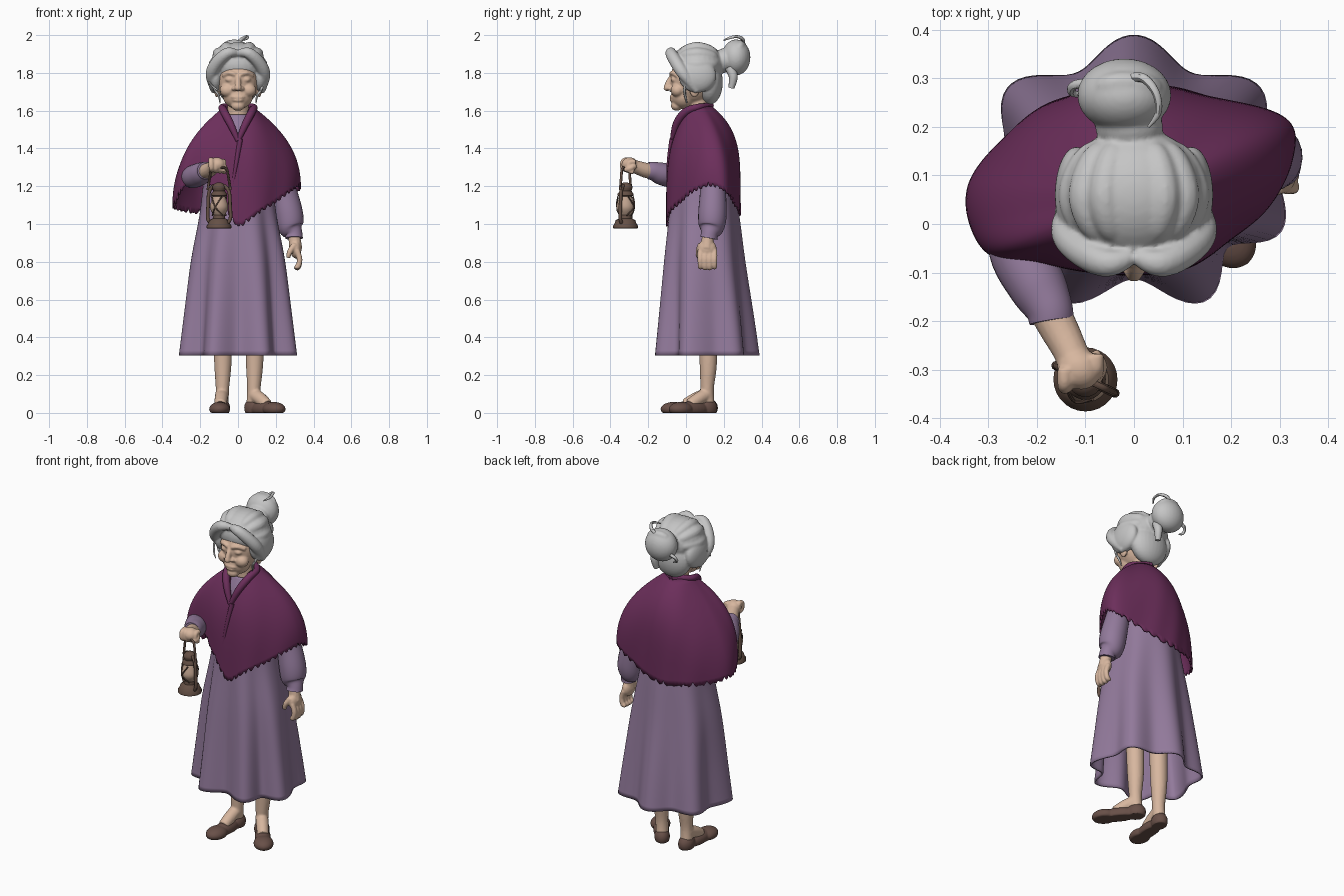
import bpy, bmesh, math, random
from math import sin, cos, pi, radians
from mathutils import Vector, Matrix, Euler

random.seed(4)

def mat(name, c):
    m = bpy.data.materials.new(name)
    m.diffuse_color = (*c, 1)
    return m

SKIN = mat("skin", (0.68, 0.47, 0.345))
HAIR = mat("grey hair", (0.56, 0.56, 0.56))
DRESS = mat("lilac dress", (0.29, 0.195, 0.33))
SHAWL = mat("plum shawl", (0.15, 0.028, 0.105))
SHOE = mat("brown leather", (0.14, 0.08, 0.065))
METAL = mat("lantern metal", (0.13, 0.08, 0.06))
GLASS = mat("lantern glass", (0.52, 0.36, 0.27))

def spline(pts, n, closed=False):
    """Catmull-Rom through tuples of any length."""
    pts = [Vector(p) for p in pts]
    m, out = len(pts), []
    get = (lambda i: pts[i % m]) if closed else (lambda i: pts[max(0, min(m - 1, i))])
    for i in range(m if closed else m - 1):
        a, b, c, d = (get(i + k) for k in (-1, 0, 1, 2))
        for j in range(n):
            t = j / n
            out.append(b + (c - a) * (t / 2) + (a * 2 - b * 5 + c * 4 - d) * (t * t / 2)
                       + (b * 3 - a - c * 3 + d) * (t ** 3 / 2))
    return out if closed else out + [pts[-1]]

def loft(bm, rows, caps=True):
    vs = [[bm.verts.new(p) for p in r] for r in rows]
    for a, b in zip(vs, vs[1:]):
        for i in range(len(a)):
            j = (i + 1) % len(a)
            bm.faces.new((a[i], a[j], b[j], b[i]))
    if caps:
        bm.faces.new(vs[0])
        bm.faces.new(vs[-1])

def tube(bm, pts, rad, k=12, n=6):
    """Round tube along a smooth path; rad is one number or one per point."""
    if not isinstance(rad, (list, tuple)):
        rad = [rad] * len(pts)
    path = spline([(*p, r) for p, r in zip(pts, rad)], n)
    pos = [Vector(p[:3]) for p in path]
    t0 = (pos[1] - pos[0]).normalized()
    u, rows = t0.orthogonal().normalized(), []
    for i, p in enumerate(pos):
        t = (pos[min(i + 1, len(pos) - 1)] - pos[max(i - 1, 0)]).normalized()
        u = t0.rotation_difference(t) @ u
        w, t0 = t.cross(u), t
        rows.append([p + (u * cos(2 * pi * j / k) + w * sin(2 * pi * j / k)) * max(path[i][3], 0.001)
                     for j in range(k)])
    loft(bm, rows)

def ball(bm, c, r, rot=(0, 0, 0)):
    M = Matrix.Translation(c) @ Euler([radians(a) for a in rot]).to_matrix().to_4x4() @ Matrix.Diagonal((*r, 1))
    bmesh.ops.create_uvsphere(bm, u_segments=28, v_segments=18, radius=1, matrix=M)

def lathe(bm, prof, c, k=28):
    loft(bm, [[(c[0] + r * cos(2 * pi * j / k), c[1] + r * sin(2 * pi * j / k), z) for j in range(k)]
              for r, z in prof])

def finish(bm, name, m, voxel=0, smooth=4, solid=0, matrix=None):
    bmesh.ops.recalc_face_normals(bm, faces=bm.faces)
    for f in bm.faces:
        f.smooth = True
    for e in bm.edges:
        e.smooth = e.calc_face_angle(0) < radians(45)
    me = bpy.data.meshes.new(name)
    bm.to_mesh(me)
    bm.free()
    me.materials.append(m)
    o = bpy.data.objects.new(name, me)
    bpy.context.collection.objects.link(o)
    if matrix:
        o.matrix_world = matrix
    if voxel:  # fuse overlapping shapes into one sculpted skin
        r = o.modifiers.new("fuse", 'REMESH')
        r.mode, r.voxel_size, r.use_smooth_shade = 'VOXEL', voxel, True
        s = o.modifiers.new("soften", 'SMOOTH')
        s.factor, s.iterations = 0.5, smooth
    if solid:
        s = o.modifiers.new("thickness", 'SOLIDIFY')
        s.thickness, s.offset = solid, -1
    return o

# dress: flared skirt with seven folds, deeper at the front, running up to the collar
bm = bmesh.new()
prof = [(0.305, .302, .252, .11, .028), (0.5, .282, .235, .105, .022), (0.8, .25, .208, .095, .012),
        (1.05, .205, .185, .092, .005), (1.25, .18, .165, .085, 0), (1.4, .155, .135, .075, 0),
        (1.5, .105, .1, .062, 0), (1.58, .058, .06, .058, 0)]
rows = []
for z, rx, ry, cy, amp in spline(prof, 5):
    row = []
    for j in range(126):
        a = 2 * pi * j / 126
        phi = abs((a - pi / 2 + pi) % (2 * pi) - pi)
        warp = phi - .2 * math.exp(-((phi - 2.0) / .45) ** 2)
        front = max(0, -sin(a))
        f = amp * cos(7 * warp) * (1 + .35 * front) + .35 * amp * front
        row.append(((rx + f) * cos(a), cy + (ry + f) * sin(a), z))
    rows.append(row)
loft(bm, rows, caps=False)
finish(bm, "dress", DRESS, solid=0.01)

# sleeves gathered at the cuffs
bm = bmesh.new()
tube(bm, [(.17, .11, 1.4), (.235, .14, 1.2), (.268, .14, 1.06), (.278, .135, .985), (.295, .125, .95), (.297, .12, .925)],
     [.05, .066, .075, .068, .046, .047], 24)
finish(bm, "hanging_sleeve", DRESS)
bm = bmesh.new()
tube(bm, [(-.16, .07, 1.38), (-.24, .04, 1.26), (-.24, -.05, 1.25), (-.2, -.125, 1.265), (-.176, -.172, 1.28),
          (-.17, -.2, 1.283)], [.045, .05, .06, .06, .05, .046], 24)
finish(bm, "raised_sleeve", DRESS)

# shawl: neckline with a front V draping to a fringed hem
hem = [(0, -.105, 1.0), (.1, -.095, 1.06), (.2, -.035, 1.12), (.28, .04, 1.18), (.33, .13, 1.21), (.318, .21, 1.18),
       (.2, .255, 1.12), (0, .29, 1.06), (-.15, .26, 1.06), (-.27, .18, 1.07), (-.335, .09, 1.09),
       (-.34, .0, 1.11), (-.30, -.065, 1.19), (-.2, -.078, 1.26), (-.1, -.1, 1.13)]
bm = bmesh.new()
N = 24
cols = []
for i, p in enumerate(spline(hem, 14, True)):
    a = math.atan2(p.y - .1, p.x)
    v = max(0, -sin(a)) ** 6
    top = Vector((.075 * cos(a), .065 + .07 * sin(a) - .062 * v, 1.625 - .165 * v))
    pw = 2.1 + (2.5 if sin(a) > 0 else 1.7) * sin(a) ** 2
    fringe = (0, .012, .022, .012)[i % 4] * random.uniform(.2, 1.3)
    col = []
    for j in range(N + 1):
        g = j / N
        f = 1 - (1 - g) ** pw + .014 * g * sin(9 * a + 4 * g)
        z = top.z + (p.z - top.z) * g + (fringe - .012 if j == N else 0)
        col.append((top.x + (p.x - top.x) * f, top.y + (p.y - top.y) * f, z))
    cols.append(col)
loft(bm, [list(r) for r in zip(*cols)], caps=False)
finish(bm, "shawl", SHAWL, solid=0.01)

# rolled shawl collar and overlapping front edge
bm = bmesh.new()
for s in (-1, 1):
    tube(bm, [(0, -.074, 1.44), (s * .04, -.05, 1.53), (s * .074, .0, 1.595), (s * .08, .07, 1.62), (0, .135, 1.625)],
         [.012, .02, .021, .017, .015])
tube(bm, [(.012, -.074, 1.45), (-.008, -.091, 1.33), (-.03, -.096, 1.2), (-.045, -.096, 1.1)], [.014, .011, .008, .004])
finish(bm, "shawl_collar", SHAWL)

# head with nose, cheeks, brows, lids, lips, chin, ears and neck
bm = bmesh.new()
ball(bm, (0, .035, 1.765), (.112, .118, .135))
ball(bm, (0, -.01, 1.678), (.08, .07, .07))
ball(bm, (0, -.05, 1.626), (.036, .03, .027))
tube(bm, [(0, -.07, 1.79), (0, -.09, 1.755), (0, -.1, 1.725)], [.012, .015, .018])
ball(bm, (0, -.1, 1.72), (.019, .02, .016))
ball(bm, (0, -.073, 1.672), (.036, .014, .009))
ball(bm, (0, -.071, 1.655), (.03, .015, .009))
for s in (-1, 1):
    ball(bm, (s * .02, -.084, 1.717), (.014, .015, .012))
    ball(bm, (s * .055, -.045, 1.708), (.042, .036, .036))
    ball(bm, (s * .042, -.064, 1.765), (.025, .017, .015))
    tube(bm, [(s * .012, -.078, 1.79), (s * .045, -.072, 1.8), (s * .08, -.043, 1.785)], .012)
    ball(bm, (s * .112, .045, 1.71), (.014, .026, .04))
tube(bm, [(0, .075, 1.52), (0, .07, 1.6), (0, .06, 1.7)], [.062, .056, .056], 20)
finish(bm, "head", SKIN, voxel=.0055, smooth=5)

# hair: full cap, swept locks, nape and bun
bm = bmesh.new()
C, R = Vector((0, .062, 1.845)), Vector((.146, .137, .117))
ball(bm, C, R)
ball(bm, (0, .125, 1.75), (.118, .07, .118))
for s in (-1, 1):
    ball(bm, (s * .118, .06, 1.785), (.045, .1, .09))
    tube(bm, [(s * .004, -.066, 1.905), (s * .055, -.08, 1.905), (s * .11, -.052, 1.855), (s * .14, -.01, 1.79),
              (s * .128, .06, 1.7)], [.018, .03, .034, .032, .015])
    for e in (0, .6, 1.05):
        path = []
        for q in (-1.1, -.6, 0, .7, 1.2):
            d = Vector((s * cos(e) * cos(q), sin(q), sin(e) * cos(q)))
            path.append(C + Vector(d[k] * R[k] * .83 for k in range(3)))
        tube(bm, path, [.012, .03, .035, .03, .012])
ball(bm, (-.02, .265, 1.882), (.097, .076, .095))
ball(bm, (-.01, .2, 1.865), (.07, .05, .065))
tube(bm, [(-.09, .22, 1.85), (-.06, .285, 1.945), (.03, .285, 1.94), (.06, .25, 1.87)], [.01, .022, .022, .01])
finish(bm, "hair", HAIR, voxel=.006, smooth=5)

# loose wisps at the bun and temples
bm = bmesh.new()
tube(bm, [(-.01, .3, 1.955), (.02, .3, 1.978), (.045, .27, 1.992), (.05, .23, 1.985), (.03, .2, 1.972)],
     [.01, .01, .008, .007, .003], 8)
tube(bm, [(-.1, .29, 1.85), (-.125, .285, 1.835), (-.127, .27, 1.81), (-.1, .265, 1.795)], [.01, .009, .008, .004], 8)
tube(bm, [(.03, .23, 1.83), (.035, .25, 1.78), (.03, .24, 1.72)], [.025, .024, .016], 10)
for s in (-1, 1):
    tube(bm, [(s * .138, .0, 1.76), (s * .122, -.008, 1.71), (s * .102, -.005, 1.68), (s * .095, .005, 1.64)],
         [.009, .007, .006, .003], 8)
tube(bm, [(-.155, .03, 1.79), (-.152, -.01, 1.75), (-.118, -.06, 1.715), (-.09, -.085, 1.7)], [.008, .006, .005, .002], 8)
finish(bm, "hair_wisps", HAIR)

# hanging hand
bm = bmesh.new()
tube(bm, [(.297, .12, .97), (.3, .115, .92), (.305, .11, .87)], [.034, .033, .036])
ball(bm, (.306, .112, .868), (.03, .05, .05))
for i in range(4):
    y = .076 + .025 * i
    tube(bm, [(.312, y, .86), (.326, y, .815), (.318, y, .775 - .006 * (i in (1, 2))), (.3, y, .775)],
         [.015, .015, .014, .011])
tube(bm, [(.3, .08, .89), (.275, .066, .855), (.265, .068, .82)], [.018, .015, .011])
finish(bm, "hanging_hand", SKIN, voxel=.005, smooth=2)

# raised forearm and fist
bm = bmesh.new()
tube(bm, [(-.185, -.16, 1.275), (-.155, -.215, 1.285), (-.132, -.26, 1.3), (-.12, -.29, 1.308)],
     [.042, .04, .036, .037], 16)
ball(bm, (-.113, -.298, 1.315), (.046, .042, .038), (0, 0, -30))
for i in range(4):
    o = Vector((-.143 + .022 * i, -.322 + .01 * i, 1.327 - .003 * i))
    tube(bm, [o + Vector((0, .025, .012)), o + Vector((0, -.008, .006)), o + Vector((.002, -.012, -.03)),
              o + Vector((.004, .015, -.045))], [.015, .015, .014, .012])
tube(bm, [(-.085, -.27, 1.31), (-.068, -.295, 1.295), (-.08, -.325, 1.285)], [.017, .014, .011])
finish(bm, "raised_fist", SKIN, voxel=.005, smooth=2)

# lantern: font, burner, cap, side tubes, guard wires and bail
LC = (-.1, -.32)
bm = bmesh.new()
lathe(bm, [(.05, .975), (.066, .978), (.066, .99), (.058, 1.002), (.052, 1.02), (.032, 1.03), (.03, 1.048), (.02, 1.05)], LC)
lathe(bm, [(.03, 1.145), (.042, 1.15), (.042, 1.16), (.03, 1.175), (.036, 1.19), (.036, 1.2), (.022, 1.215), (.01, 1.22)], LC)
finish(bm, "lantern_body", METAL)
bm = bmesh.new()
d = Vector((cos(radians(-25)), sin(radians(-25)), 0))
n = Vector((-d.y, d.x, 0))
base = Vector((*LC, 0))
P = lambda x, z, y=0: base + d * x + n * y + Vector((0, 0, z))
for s in (-1, 1):
    tube(bm, [P(s * .045, 1.0), P(s * .066, 1.03), P(s * .064, 1.1), P(s * .058, 1.17), P(s * .03, 1.205)], .0095, 10)
    tube(bm, [P(s * .066, 1.18), P(s * .054, 1.25), P(s * .042, 1.292), P(0, 1.3)], .007, 8)
    tube(bm, [P(s * .03, 1.045, .02), P(0, 1.09, .05), P(-s * .03, 1.145, .03)], .004, 8)
    tube(bm, [P(s * .03, 1.045, -.02), P(0, 1.09, -.05), P(-s * .03, 1.145, -.03)], .004, 8)
finish(bm, "lantern_frame", METAL)
bm = bmesh.new()
lathe(bm, spline([(.024, 1.04), (.043, 1.07), (.048, 1.095), (.038, 1.13), (.029, 1.155)], 4), LC)
finish(bm, "lantern_globe", GLASS)

# legs with bare insteps, and slip-on shoes
for side, hx, hy, ang, kx in (("left", -.085, .115, -4, -.08), ("right", .08, .115, 38, .088)):
    T = Matrix.Translation((hx, hy, 0)) @ Matrix.Rotation(radians(ang), 4, 'Z')
    foot = T @ Vector((0, -.12, .042))
    mid = T @ Vector((0, -.06, .075))
    bm = bmesh.new()
    tube(bm, [(hx, hy, .05), ((hx + kx) / 2, .112, .13), (kx, .118, .28), (kx, .11, .55)], [.036, .036, .047, .052], 18)
    tube(bm, [(hx, hy, .1), mid, foot], [.035, .035, .032], 16)
    finish(bm, side + "_leg", SKIN, voxel=.007)
    bm = bmesh.new()
    ball(bm, (0, -.18, .02), (.055, .07, .038))
    ball(bm, (0, -.1, .02), (.044, .11, .042))
    ball(bm, (0, .0, .026), (.043, .054, .052))
    for v in bm.verts:
        v.co.z = max(v.co.z, 0)
    finish(bm, side + "_shoe", SHOE, voxel=.005, smooth=1, matrix=T)
